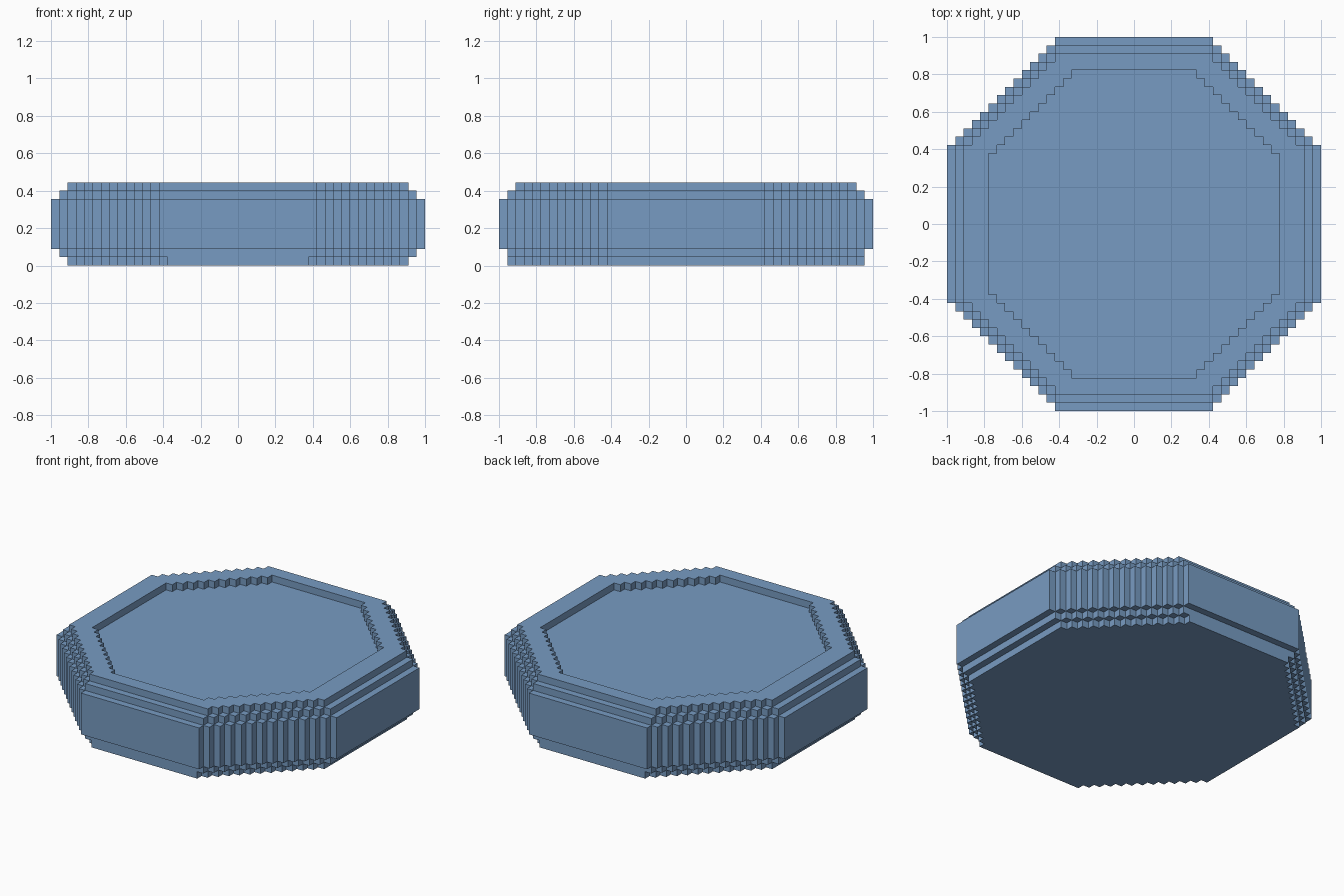
import bpy
import bmesh

cube = bpy.data.objects.get("Cube")
if cube:
    bpy.data.objects.remove(cube, do_unlink=True)

U = 2 / 45  # edge length of one block

# Single flat blue
blue = bpy.data.materials.new("dusty blue")
blue.use_nodes = True
colour = (0.187, 0.33, 0.54, 1)
blue.diffuse_color = colour
blue.node_tree.nodes["Principled BSDF"].inputs["Base Color"].default_value = colour


def stepped_octagon(half_x, half_y, corner_sum):
    """Octagon outline in block units whose diagonals are one-block stairs."""
    start = corner_sum - half_y
    steps = round(half_x - start)
    quarter = []
    for k in range(steps + 1):
        quarter.append((start + k, half_y - k))
        if k < steps:
            quarter.append((start + k, half_y - k - 1))
    back = quarter[::-1]
    return (quarter + [(x, -y) for x, y in back]
            + [(-x, -y) for x, y in quarter] + [(-x, y) for x, y in back])


def slab(name, z0, z1, *outlines):
    """Solid between two heights; a second outline cuts a hole."""
    bm = bmesh.new()
    cap_edges = ([], [])
    for outline in outlines:
        rings = [[bm.verts.new((x * U, y * U, z * U)) for x, y in outline]
                 for z in (z0, z1)]
        n = len(outline)
        for i in range(n):
            j = (i + 1) % n
            bm.faces.new((rings[0][i], rings[0][j], rings[1][j], rings[1][i]))
            for ring, edges in zip(rings, cap_edges):
                edges.append(bm.edges.get((ring[i], ring[j])))
    for edges in cap_edges:
        bmesh.ops.triangle_fill(bm, edges=edges, use_beauty=True, normal=(0, 0, 1))
    bmesh.ops.recalc_face_normals(bm, faces=bm.faces[:])
    mesh = bpy.data.meshes.new(name)
    bm.to_mesh(mesh)
    bm.free()
    mesh.materials.append(blue)
    obj = bpy.data.objects.new(name, mesh)
    bpy.context.collection.objects.link(obj)
    return obj


full = stepped_octagon(22.5, 22.5, 32)
inset = stepped_octagon(21.5, 21.5, 31)
rim = stepped_octagon(20.5, 20.5, 30)
base = stepped_octagon(20.5, 21.5, 30)
recess = stepped_octagon(17.5, 18.5, 26)

# Stack from the ground up
slab("base_plate", 0, 1, base)
slab("lower_step", 1, 2, inset)
slab("main_body", 2, 8, full)
slab("upper_step", 8, 9, inset)
slab("top_rim", 9, 10, rim, recess)
